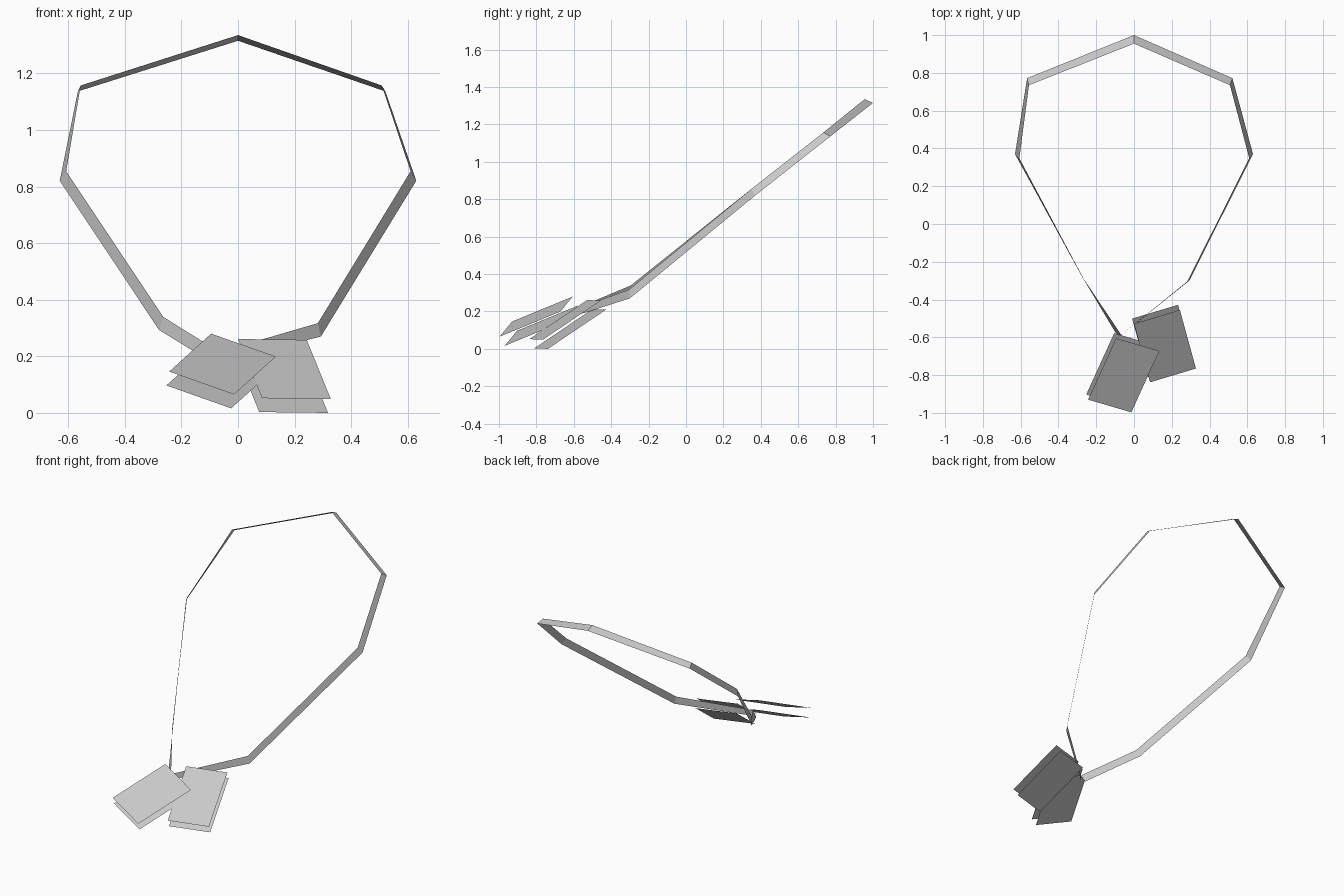
import bpy
from mathutils import Vector

if "Cube" in bpy.data.objects:
    bpy.data.objects.remove(bpy.data.objects["Cube"])

# One light grey metal for everything
metal = bpy.data.materials.new("light_grey")
metal.diffuse_color = (0.58, 0.58, 0.58, 1)
metal.use_nodes = True
metal.node_tree.nodes["Principled BSDF"].inputs["Base Color"].default_value = metal.diffuse_color


def make_mesh(name, verts, faces):
    mesh = bpy.data.meshes.new(name)
    mesh.from_pydata([tuple(v) for v in verts], [], faces)
    mesh.materials.append(metal)
    mesh.update()
    obj = bpy.data.objects.new(name, mesh)
    bpy.context.collection.objects.link(obj)
    return obj


def ribbon(name, stations):
    """Flat band through pairs of (upper edge, lower edge) points."""
    verts = [p for pair in stations for p in pair]
    faces = [(2 * i, 2 * i + 1, 2 * i + 3, 2 * i + 2)
             for i in range(len(stations) - 1)]
    return make_mesh(name, verts, faces)


def tag(name, corner, across, down, offset=(0, 0, 0)):
    """Flat rectangular plate from a corner and its two edge vectors."""
    c = Vector(corner) + Vector(offset)
    a, d = Vector(across), Vector(down)
    return make_mesh(name, [c, c + d, c + d + a, c + a], [(0, 1, 2, 3)])


# Neck chain: one open band, from the left end over the back to the right end
ribbon("neck_chain", [
    ((-0.065, -0.59, 0.215), (-0.095, -0.58, 0.18)),
    ((-0.264, -0.295, 0.339), (-0.279, -0.272, 0.293)),
    ((-0.607, 0.348, 0.854), (-0.63, 0.37, 0.82)),
    ((-0.556, 0.735, 1.157), (-0.566, 0.772, 1.136)),
    ((0, 0.955, 1.335), (0, 1.0, 1.315)),
    ((0.508, 0.735, 1.157), (0.521, 0.772, 1.136)),
    ((0.61, 0.348, 0.854), (0.63, 0.37, 0.82)),
    ((0.282, -0.304, 0.317), (0.293, -0.300, 0.27)),
    ((-0.068, -0.588, 0.215), (-0.068, -0.588, 0.178)),
])

# Two hanging tags, each an upper and a lower plate
pendants = {
    "left_tag": ((-0.095, -0.605, 0.28), (0.229, -0.067, -0.081),
                 (-0.148, -0.325, -0.134)),
    "right_tag": ((0, -0.528, 0.261), (0.243, 0.073, -0.003),
                  (0.085, -0.31, -0.209)),
}
for name, (corner, across, down) in pendants.items():
    tag(name + "_upper_plate", corner, across, down)
    tag(name + "_lower_plate", corner, across, down, (-0.01, 0.027, -0.049))
